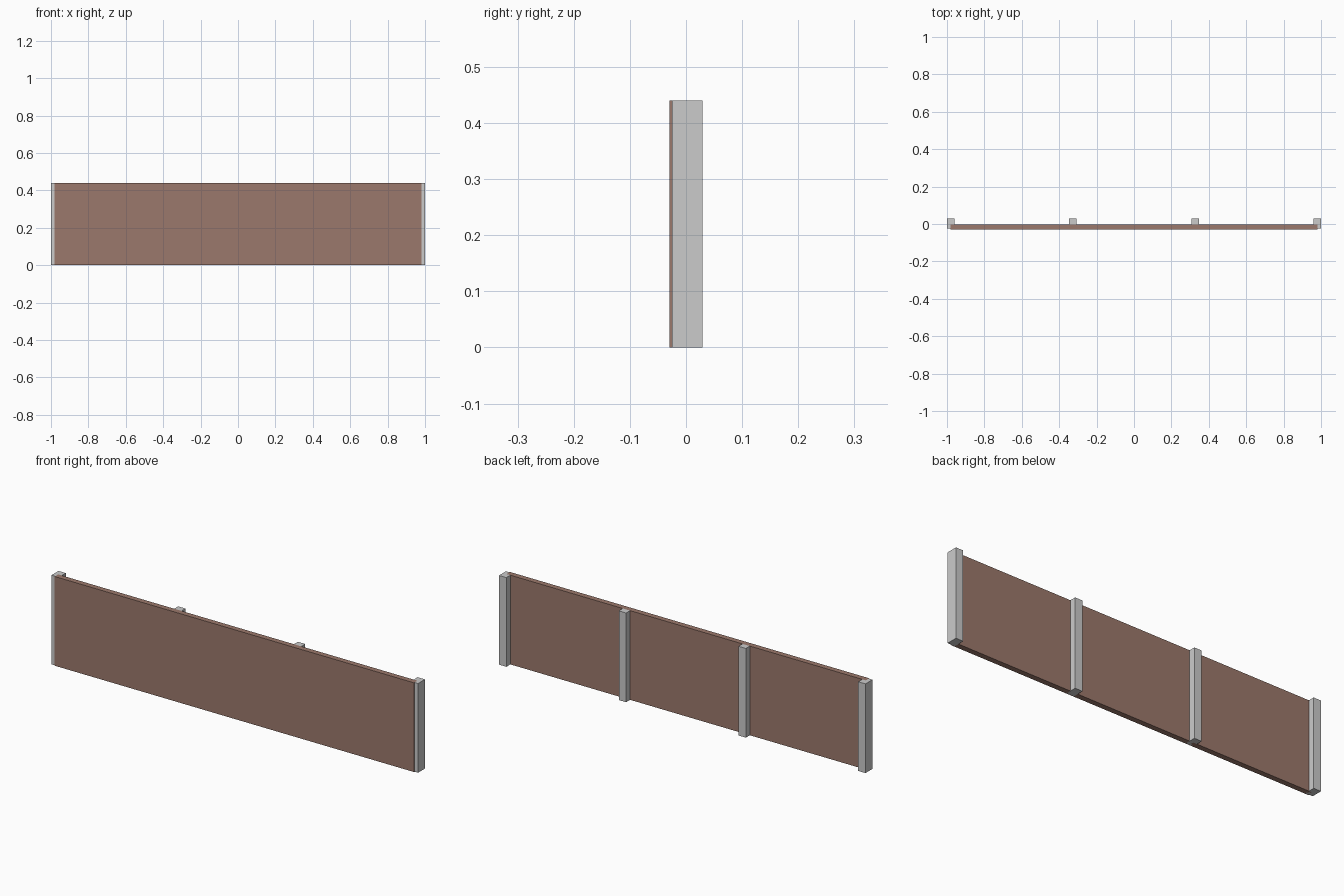
import bpy

if "Cube" in bpy.data.objects:
    bpy.data.objects.remove(bpy.data.objects["Cube"])

HEIGHT = 0.44


def box(name, x, y, z):
    """Box object from (min, max) ranges on each axis."""
    bpy.ops.mesh.primitive_cube_add(size=1)
    ob = bpy.context.object
    ob.name = name
    ob.location = [(r[0] + r[1]) / 2 for r in (x, y, z)]
    ob.scale = [r[1] - r[0] for r in (x, y, z)]
    bpy.ops.object.transform_apply(location=True, rotation=False, scale=True)
    return ob


# Brown board along the front, ending halfway across the outer posts
brown = bpy.data.materials.new("brown_board")
brown.diffuse_color = (0.33, 0.19, 0.15, 1)
brown.use_nodes = True
brown.node_tree.nodes["Principled BSDF"].inputs["Base Color"].default_value = brown.diffuse_color
panel = box("fence_panel", (-0.98, 0.98), (-0.029, -0.002), (0, HEIGHT))
panel.data.materials.append(brown)

# Four evenly spaced posts, set into the back of the board
for i in range(4):
    cx = -0.98 + i * 1.96 / 3
    box(f"post_{i + 1}", (cx - 0.02, cx + 0.02), (-0.025, 0.029),
        (0, HEIGHT))
